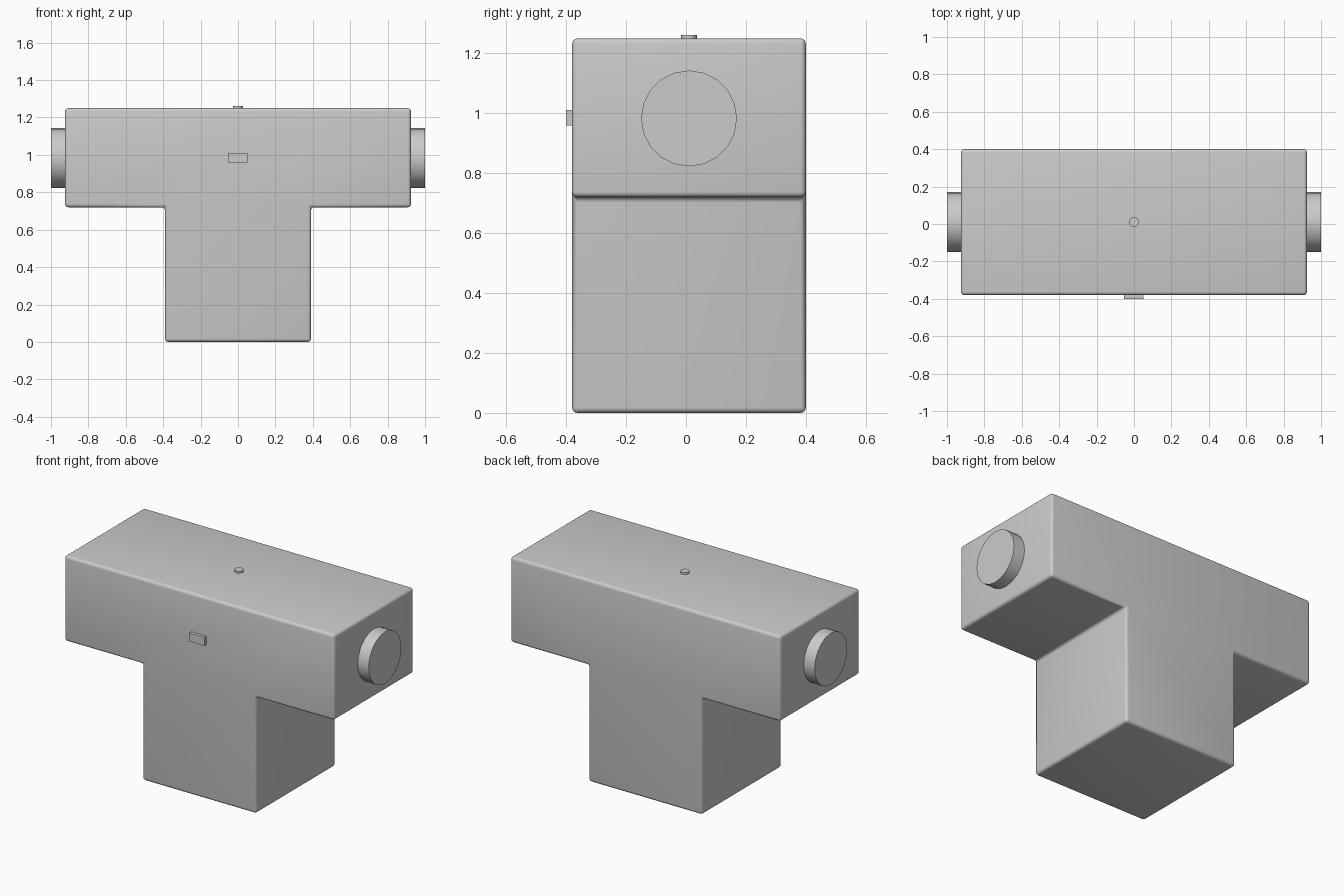
import bpy
import bmesh
from math import radians
from mathutils import Matrix, Vector

cube = bpy.data.objects.get("Cube")
if cube:
    bpy.data.objects.remove(cube, do_unlink=True)

grey = bpy.data.materials.new("plain grey")
grey.use_nodes = True
grey.diffuse_color = (0.6, 0.6, 0.6, 1)
grey.node_tree.nodes["Principled BSDF"].inputs["Base Color"].default_value = (0.6, 0.6, 0.6, 1)


def finish(name, bm):
    bmesh.ops.recalc_face_normals(bm, faces=bm.faces[:])
    mesh = bpy.data.meshes.new(name)
    bm.to_mesh(mesh)
    bm.free()
    mesh.materials.append(grey)
    obj = bpy.data.objects.new(name, mesh)
    bpy.context.collection.objects.link(obj)
    bpy.ops.object.select_all(action='DESELECT')
    obj.select_set(True)
    bpy.context.view_layer.objects.active = obj
    bpy.ops.object.shade_smooth_by_angle(angle=radians(35))
    return obj


def disc(name, centre, radius, depth, sides, axis='Z'):
    bm = bmesh.new()
    turn = Matrix.Rotation(radians(90), 4, 'Y') if axis == 'X' else Matrix()
    bmesh.ops.create_cone(bm, cap_ends=True, segments=sides, radius1=radius,
                          radius2=radius, depth=depth,
                          matrix=Matrix.Translation(centre) @ turn)
    return finish(name, bm)


# T-shaped body: half profile mirrored, extruded from front to back
front, back = -0.38, 0.40
half = [(0.39, 0), (0.39, 0.72), (0.925, 0.72), (0.925, 1.25)]
profile = half + [(-x, z) for x, z in reversed(half)]
bm = bmesh.new()
face = bm.faces.new([bm.verts.new((x, front, z)) for x, z in profile])
extruded = bmesh.ops.extrude_face_region(bm, geom=[face])
new_verts = [v for v in extruded["geom"] if isinstance(v, bmesh.types.BMVert)]
bmesh.ops.translate(bm, verts=new_verts, vec=Vector((0, back - front, 0)))
bmesh.ops.recalc_face_normals(bm, faces=bm.faces[:])
bmesh.ops.bevel(bm, geom=bm.edges[:], offset=0.018, segments=4,
                profile=0.5, affect='EDGES')
finish("body", bm)

# Round port on each end of the bar
for side, sign in (("left", 1), ("right", -1)):
    disc(side + "_port", (sign * 0.955, 0.01, 0.983), 0.16, 0.09, 20, 'X')

# Small button on top
disc("top_button", (0, 0.01, 1.251), 0.026, 0.022, 16)

# Small raised plate on the front
bm = bmesh.new()
bmesh.ops.create_cube(bm, size=1, matrix=Matrix.Translation((-0.002, -0.385, 0.985))
                      @ Matrix.Diagonal((0.105, 0.03, 0.052, 1)))
finish("front_plate", bm)
